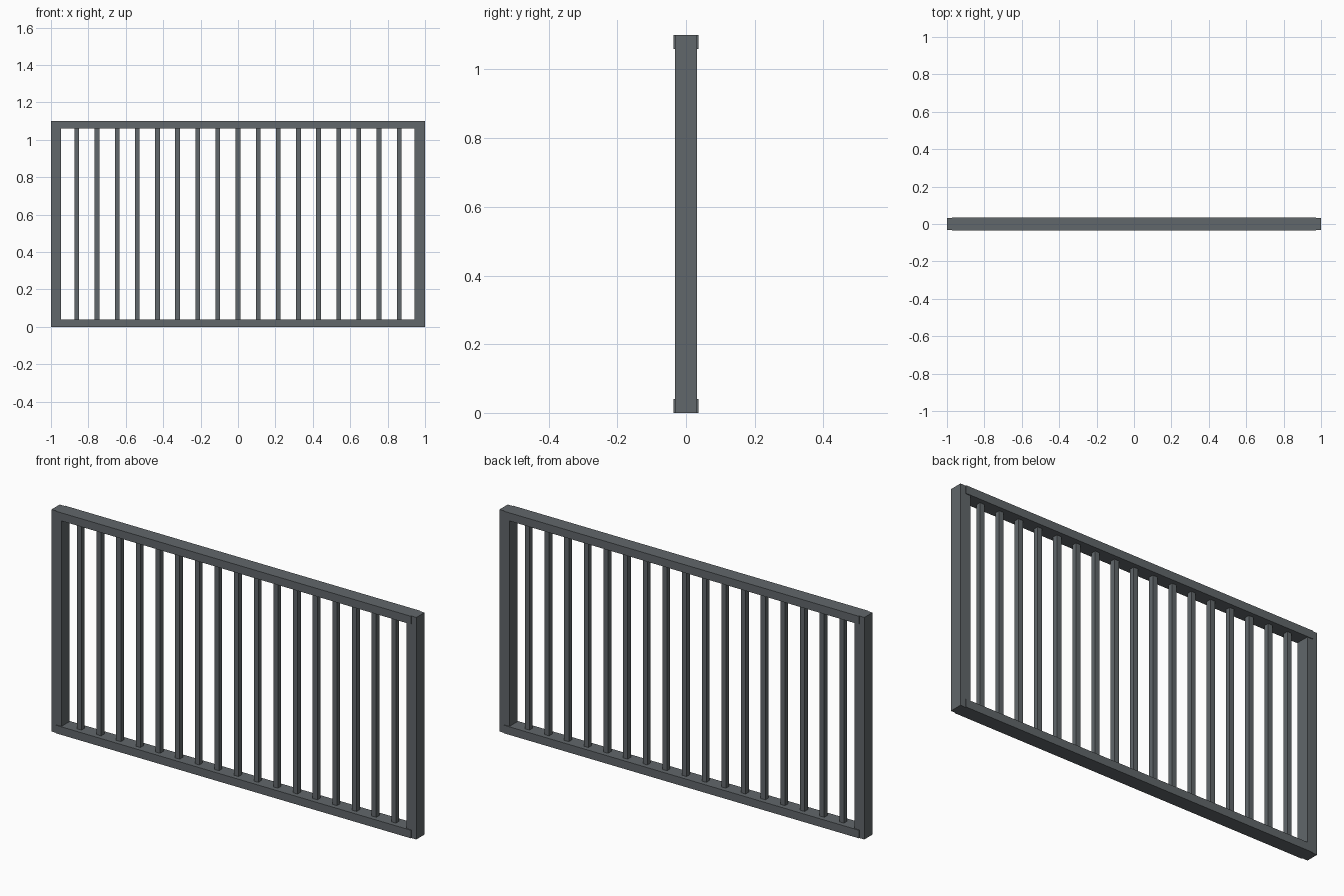
import bpy

if "Cube" in bpy.data.objects:
    bpy.data.objects.remove(bpy.data.objects["Cube"])

# dark blue-grey painted metal
metal = bpy.data.materials.new("dark_metal")
metal.diffuse_color = (0.12, 0.135, 0.145, 1)
metal.use_nodes = True
metal.node_tree.nodes["Principled BSDF"].inputs["Base Color"].default_value = metal.diffuse_color


def box(name, x, z0, z1, width, depth):
    """Axis-aligned bar centred on y = 0."""
    bpy.ops.mesh.primitive_cube_add(size=1, location=(x, 0, (z0 + z1) / 2))
    ob = bpy.context.object
    ob.name = name
    ob.scale = (width, depth, z1 - z0)
    bpy.ops.object.transform_apply(location=False, rotation=False, scale=True)
    ob.data.materials.append(metal)
    return ob


HEIGHT = 1.1
RAIL = 0.04

# end posts
for side, label in ((-1, "left_post"), (1, "right_post")):
    box(label, side * 0.9725, 0, HEIGHT, 0.055, 0.064)

# top and bottom rails, slightly deeper than the posts
box("bottom_rail", 0, 0.0, RAIL, 1.945, 0.072)
box("top_rail", 0, HEIGHT - RAIL, HEIGHT, 1.945, 0.072)

# evenly spaced balusters
for i in range(-8, 9):
    box(f"baluster_{i + 9:02d}", i * 0.1077, RAIL - 0.005, HEIGHT - RAIL + 0.005, 0.025, 0.025)
